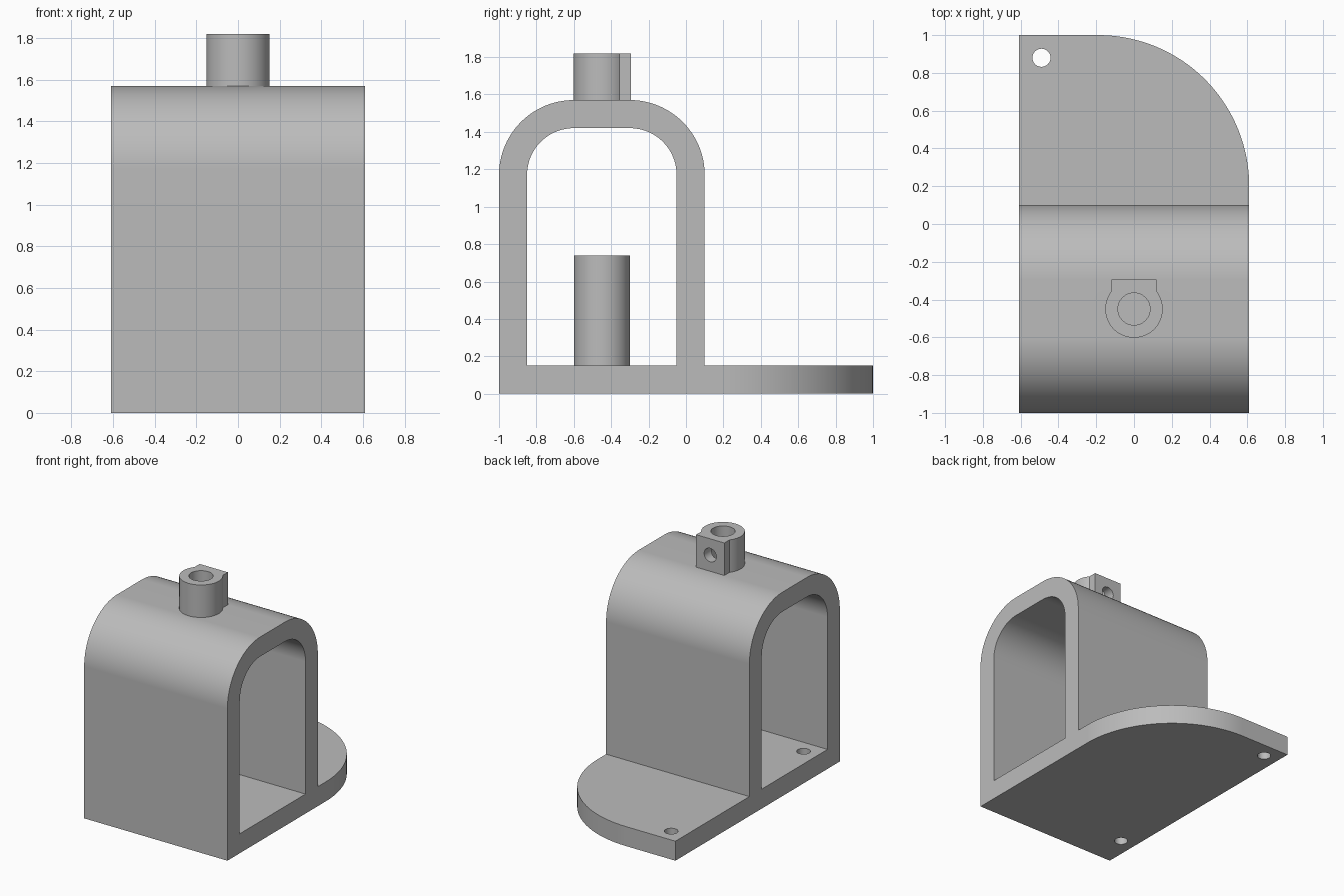
import bpy, bmesh, math
from mathutils import Vector

cube = bpy.data.objects.get("Cube")
if cube:
    bpy.data.objects.remove(cube, do_unlink=True)

grey = bpy.data.materials.new("plain grey")
grey.use_nodes = True
grey.diffuse_color = (0.5, 0.5, 0.5, 1)
grey.node_tree.nodes["Principled BSDF"].inputs["Base Color"].default_value = (0.5, 0.5, 0.5, 1)

HALF = 0.61      # half width
T = 0.15         # wall and floor thickness
SHAFT_Y = -0.45  # shaft axis


def arc(cx, cy, r, start, end, n=24):
    angles = [math.radians(start + (end - start) * i / n) for i in range(n + 1)]
    return [(cx + r * math.cos(a), cy + r * math.sin(a)) for a in angles]


def circle(cx, cy, r, n=64):
    return arc(cx, cy, r, 0, 360, n)[:-1]


def prism(name, points, axis, low, high):
    """Extrude a closed 2D outline along an axis; the outline uses the other two axes in order."""
    def place(p, h):
        co = list(p)
        co.insert("xyz".index(axis), h)
        return Vector(co)
    bm = bmesh.new()
    face = bm.faces.new([bm.verts.new(place(p, low)) for p in points])
    top = bmesh.ops.extrude_face_region(bm, geom=[face])["geom"]
    verts = [g for g in top if isinstance(g, bmesh.types.BMVert)]
    bmesh.ops.translate(bm, verts=verts, vec=place((0, 0), high - low))
    bmesh.ops.recalc_face_normals(bm, faces=bm.faces)
    mesh = bpy.data.meshes.new(name)
    bm.to_mesh(mesh)
    bm.free()
    mesh.materials.append(grey)
    obj = bpy.data.objects.new(name, mesh)
    bpy.context.collection.objects.link(obj)
    return obj


def activate(obj):
    bpy.ops.object.select_all(action="DESELECT")
    obj.select_set(True)
    bpy.context.view_layer.objects.active = obj


def cut(obj, cutter):
    cutter.hide_render = True
    mod = obj.modifiers.new("cut", "BOOLEAN")
    mod.operation = "DIFFERENCE"
    mod.solver = "EXACT"
    mod.object = cutter
    activate(obj)
    bpy.ops.object.modifier_apply(modifier=mod.name)
    bpy.data.objects.remove(cutter, do_unlink=True)


def finish(obj):
    activate(obj)
    bpy.ops.object.shade_smooth_by_angle(angle=math.radians(30))
    mod = obj.modifiers.new("even shading", "WEIGHTED_NORMAL")
    mod.keep_sharp = True


def arch(r, bottom):
    """Two rounded shoulders over straight legs, from the back foot to the front one."""
    return ([(-0.3 + r, bottom)] + arc(-0.3, 1.17, r, 0, 90)
            + arc(-0.6, 1.17, r, 90, 180) + [(-0.6 - r, bottom)])


# Arched housing and base plate in one piece
body = prism("arched_body", [(1, 0), (1, T)] + arch(0.4, T) + [(-1, 0)], "x", -HALF, HALF)
cut(body, prism("tunnel_cutter", arch(0.25, T), "x", -1, 1))

# Large rounded corner of the base plate
corner = arc(HALF - 0.8, 0.2, 0.8, 0, 90, 48) + [(HALF - 0.8, 1.2), (0.8, 1.2), (0.8, 0.2)]
cut(body, prism("corner_cutter", corner, "z", -0.1, 0.3))

# Mounting holes through the floor
for y in (0.88, -0.73):
    cut(body, prism("hole_cutter", circle(-0.49, y, 0.048, 32), "z", -0.1, 0.3))

# Collar with a flat clamp block on the back
r, w = 0.152, 0.12
a = math.degrees(math.acos(w / r))
outline = arc(0, SHAFT_Y, r, 180 - a, 360 + a, 64) + [(w, -0.295), (-w, -0.295)]
collar = prism("shaft_collar", outline, "z", 1.57, 1.82)

# Shaft bore through the collar and the arch roof
for part in (body, collar):
    cut(part, prism("bore_cutter", circle(0, SHAFT_Y, 0.085), "z", 1.3, 1.9))

# Set screw hole in the clamp block
cut(collar, prism("screw_cutter", circle(0, 1.695, 0.052, 32), "y", SHAFT_Y, -0.2))

# Round post standing on the floor
post = prism("inner_post", circle(0, SHAFT_Y, 0.15), "z", T, 0.74)

for part in (body, collar, post):
    finish(part)
